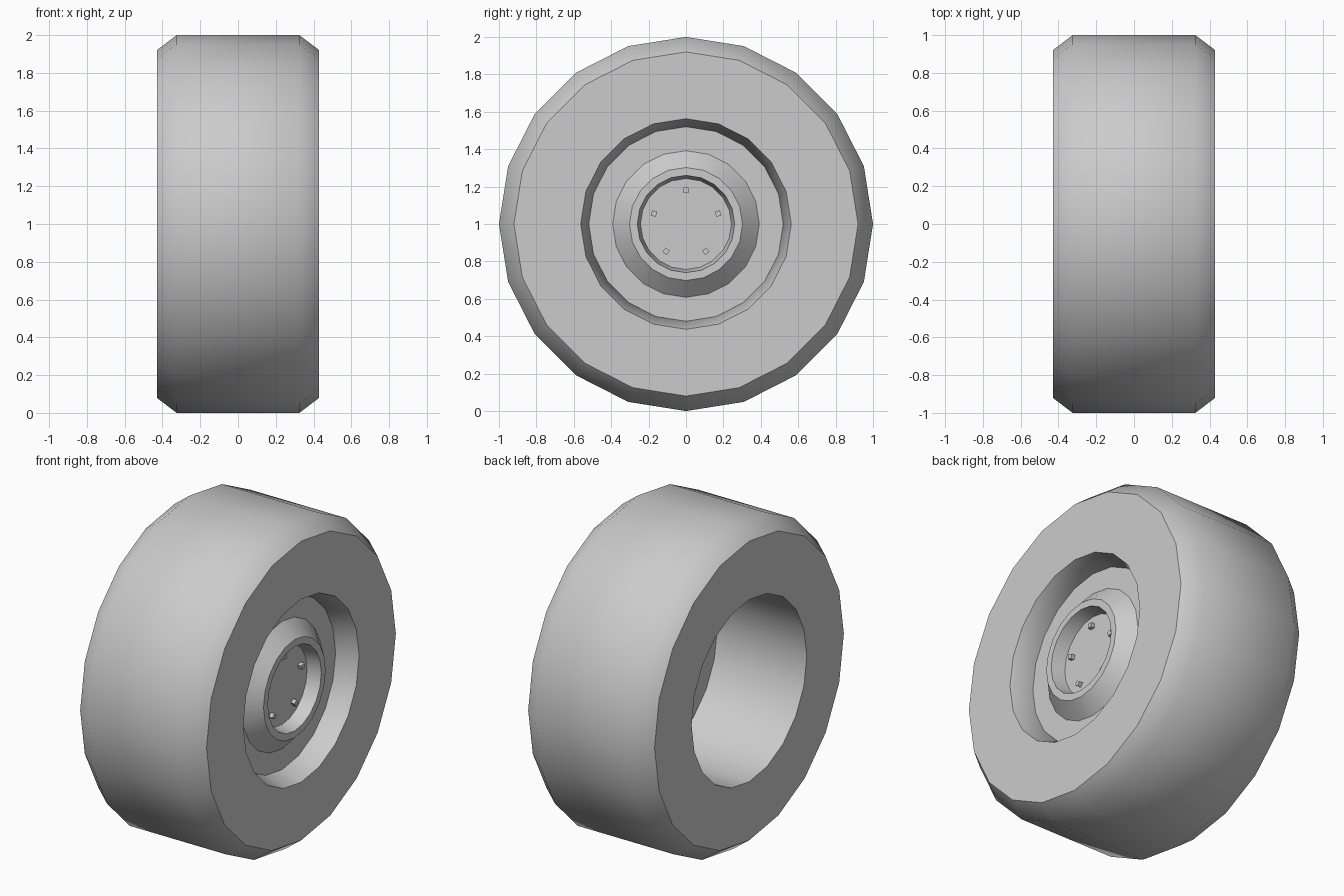
import bpy, bmesh, math
from mathutils import Matrix, Vector

SIDES = 20

cube = bpy.data.objects.get("Cube")
if cube:
    bpy.data.objects.remove(cube, do_unlink=True)

grey = bpy.data.materials.new("plain grey")
grey.use_nodes = True
colour = (0.6, 0.6, 0.6, 1)
grey.diffuse_color = colour
grey.node_tree.nodes["Principled BSDF"].inputs["Base Color"].default_value = colour


def finish(bm, name):
    """Turn a bmesh into a smooth shaded object with sharp edges kept."""
    mesh = bpy.data.meshes.new(name)
    bm.to_mesh(mesh)
    bm.free()
    mesh.materials.append(grey)
    obj = bpy.data.objects.new(name, mesh)
    bpy.context.collection.objects.link(obj)
    bpy.ops.object.select_all(action="DESELECT")
    obj.select_set(True)
    bpy.context.view_layer.objects.active = obj
    bpy.ops.object.shade_smooth_by_angle(angle=math.radians(40))
    return obj


def lathe(name, profile, closed=False, cap_ends=False):
    """Revolve (x, radius) points round the wheel axle."""
    bm = bmesh.new()
    rings = []
    for x, r in profile:
        angles = [math.tau * i / SIDES for i in range(SIDES)]
        rings.append([bm.verts.new((x, r * math.sin(a), 1 + r * math.cos(a))) for a in angles])
    pairs = list(zip(rings, rings[1:]))
    if closed:
        pairs.append((rings[-1], rings[0]))
    for a, b in pairs:
        for i in range(SIDES):
            j = (i + 1) % SIDES
            bm.faces.new((a[i], a[j], b[j], b[i]))
    if cap_ends:
        bm.faces.new(rings[0])
        bm.faces.new(rings[-1])
    bmesh.ops.recalc_face_normals(bm, faces=bm.faces)
    return finish(bm, name)


# Tyre: bevelled tread, flat sidewalls, tapered lip on the hub side
lathe("tyre", [(-0.43, 0.56), (-0.43, 0.92), (-0.325, 1.0), (0.325, 1.0),
               (0.43, 0.92), (0.43, 0.563), (0.30, 0.52), (0.18, 0.56)], closed=True)

# Wheel: solid disc with a raised conical hub and a sunken centre
lathe("wheel_disc", [(0.18, 0.56), (0.30, 0.52), (0.30, 0.392), (0.385, 0.302),
                     (0.385, 0.26), (0.30, 0.243)], cap_ends=True)

# Wheel nuts standing in the sunken centre
for i in range(5):
    turn = Matrix.Rotation(math.tau * i / 5, 4, "X")
    place = Matrix.Translation((0, 0, 1)) @ turn @ Matrix.Translation((0.31, 0, 0.18))
    bm = bmesh.new()
    bmesh.ops.create_cube(bm, size=0.028, matrix=place)
    finish(bm, f"wheel_nut_{i + 1}")
